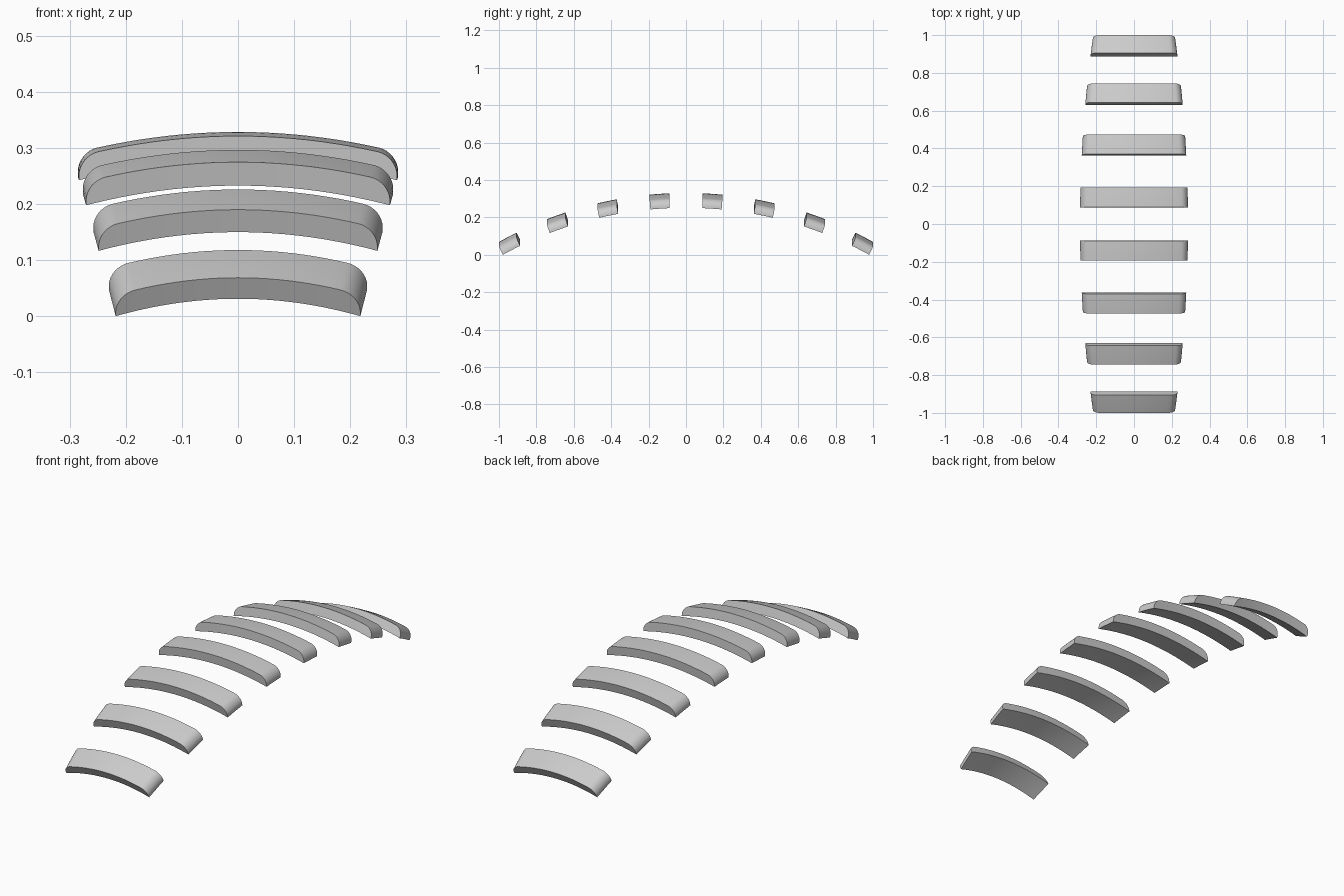
import bpy, bmesh
from math import sin, cos, pi, radians

if "Cube" in bpy.data.objects:
    bpy.data.objects.remove(bpy.data.objects["Cube"])

R = 2.04            # radius of the long arch, along y
TOP = 0.3305        # crest height
THICK = 0.043       # slat thickness
ROUND = 0.034       # rounding of the upper end corners
PITCH = 7.96        # degrees between slats
HALF = 1.485        # half slat length in degrees
RINGS, FLAT, ARC = 4, 20, 8


def columns(w):
    """(x, height of upper surface above the underside) across one slat."""
    flat = w - ROUND
    right = [(flat + ROUND * sin(a), THICK - ROUND * (1 - cos(a)))
             for a in (pi / 2 * i / ARC for i in range(1, ARC + 1))]
    mid = [(-flat + 2 * flat * i / FLAT, THICK) for i in range(FLAT + 1)]
    return [(-x, h) for x, h in reversed(right)] + mid + right


def slat(name, centre):
    bm = bmesh.new()
    rows = []
    for k in range(RINGS + 1):
        t = radians(centre - HALF + 2 * HALF * k / RINGS)
        w = 0.286 - 0.068 * (R * sin(t)) ** 2      # slats narrow toward the ends
        crown = 0.031 + 0.077 * (w - 0.218)        # sideways crown

        def point(x, h):
            r = R - THICK + h
            return bm.verts.new((x, r * sin(t),
                                 TOP - R + r * cos(t) - crown * (x / w) ** 2))
        cols = columns(w)
        rows.append(([point(x, 0) for x, h in cols],
                     [point(x, h) for x, h in cols]))
    n = len(rows[0][0])
    # underside, upper surface and side walls
    for (b0, t0), (b1, t1) in zip(rows, rows[1:]):
        for i in range(n - 1):
            bm.faces.new((t0[i], t0[i + 1], t1[i + 1], t1[i]))
            bm.faces.new((b0[i], b1[i], b1[i + 1], b0[i + 1]))
        for i in (0, n - 1):
            bm.faces.new((b0[i], t0[i], t1[i], b1[i]))
    # front and back faces
    for b, t in (rows[0], rows[-1]):
        for i in range(n - 1):
            bm.faces.new((b[i], b[i + 1], t[i + 1], t[i]))
    bmesh.ops.recalc_face_normals(bm, faces=bm.faces)
    mesh = bpy.data.meshes.new(name)
    bm.to_mesh(mesh)
    bm.free()
    ob = bpy.data.objects.new(name, mesh)
    bpy.context.collection.objects.link(ob)
    bpy.context.view_layer.objects.active = ob
    ob.select_set(True)


# eight slats evenly spaced along the arch
for i in range(8):
    slat(f"arched_slat_{i + 1}", (i - 3.5) * PITCH)
bpy.ops.object.shade_smooth_by_angle(angle=radians(35))
